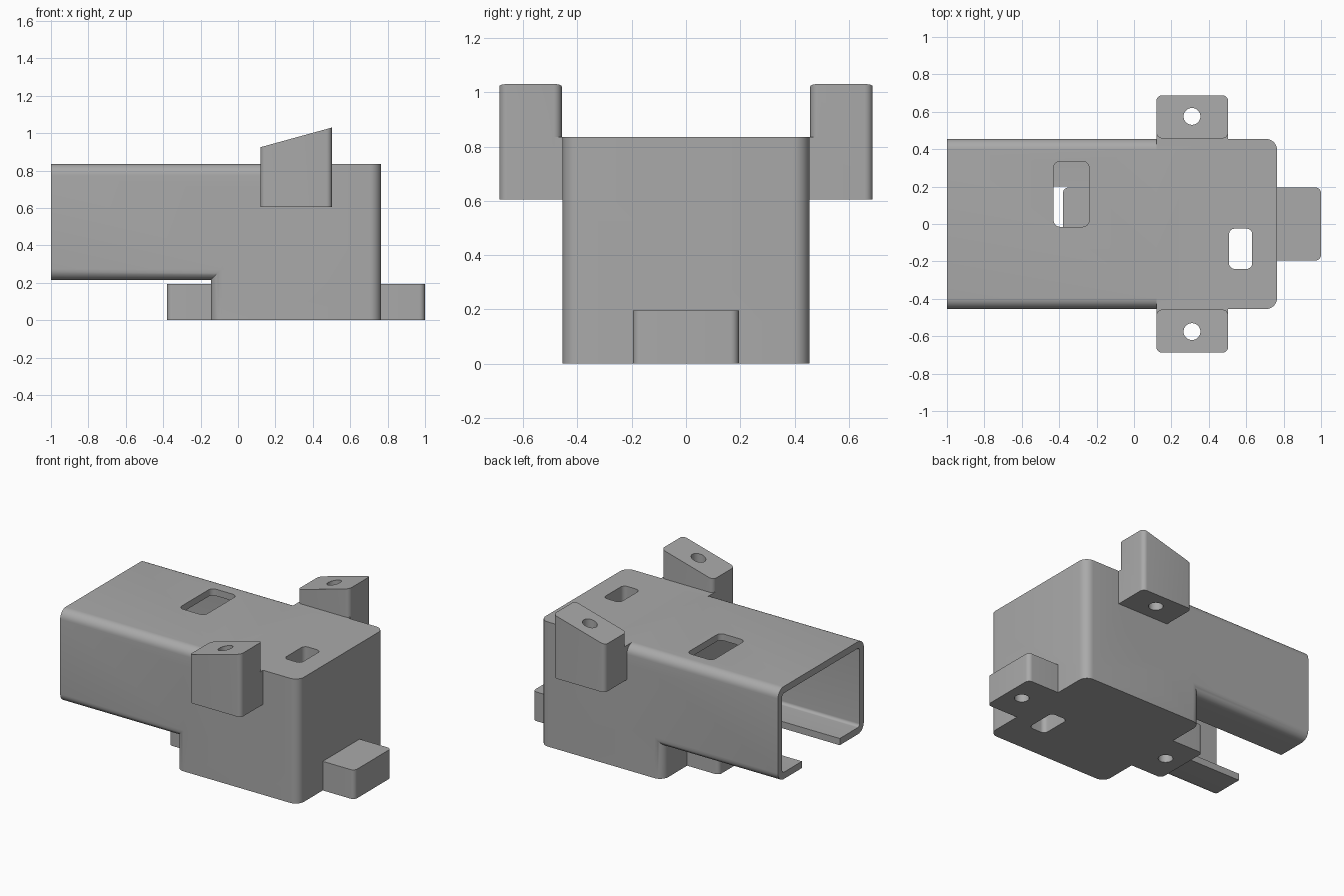
import bpy, bmesh, math
from mathutils import Vector

if "Cube" in bpy.data.objects:
    bpy.data.objects.remove(bpy.data.objects["Cube"], do_unlink=True)

grey = bpy.data.materials.new("plain grey")
grey.use_nodes = True
grey.diffuse_color = (0.4, 0.4, 0.4, 1)
grey.node_tree.nodes["Principled BSDF"].inputs["Base Color"].default_value = grey.diffuse_color


def outline(u, v, radii, steps=8):
    """Rounded rectangle, counter-clockwise from the low-u low-v corner."""
    corners = [(u[0], v[0], 1, 1), (u[1], v[0], -1, 1), (u[1], v[1], -1, -1), (u[0], v[1], 1, -1)]
    pts = []
    for i, (cu, cv, su, sv) in enumerate(corners):
        r = radii[i]
        for k in range(steps + 1 if r else 1):
            a = math.pi + (i + k / steps) * math.pi / 2
            arc = (math.cos(a), math.sin(a)) if r else (0, 0)
            pts.append((cu + su * r + r * arc[0], cv + sv * r + r * arc[1]))
    return pts


def prism(name, u, v, w, radii=(0, 0, 0, 0), axis="Z", top=None):
    """Extrude a rounded rectangle along z (u=x, v=y) or along x (u=y, v=z)."""
    bm = bmesh.new()
    rings = []
    for end, h in enumerate(w):
        ring = []
        for a, b in outline(u, v, radii):
            height = top(a) if top and end else h
            ring.append(bm.verts.new((a, b, height) if axis == "Z" else (height, a, b)))
        rings.append(ring)
    low, high = rings
    n = len(low)
    bm.faces.new(low[::-1])
    bm.faces.new(high)
    for i in range(n):
        j = (i + 1) % n
        bm.faces.new((low[i], low[j], high[j], high[i]))
    bmesh.ops.remove_doubles(bm, verts=bm.verts, dist=1e-5)
    bmesh.ops.recalc_face_normals(bm, faces=bm.faces)
    mesh = bpy.data.meshes.new(name)
    bm.to_mesh(mesh)
    bm.free()
    mesh.materials.append(grey)
    obj = bpy.data.objects.new(name, mesh)
    bpy.context.collection.objects.link(obj)
    return obj


def hole(x, y, z, r=0.045):
    return prism("hole", (x - r, x + r), (y - r, y + r), z, (r,) * 4)


def combine(target, other, operation):
    mod = target.modifiers.new("combine", "BOOLEAN")
    mod.operation, mod.solver, mod.object = operation, "EXACT", other
    bpy.ops.object.select_all(action="DESELECT")
    bpy.context.view_layer.objects.active = target
    target.select_set(True)
    bpy.ops.object.modifier_apply(modifier=mod.name)
    bpy.data.objects.remove(other, do_unlink=True)


R = 0.06
SIDE = (-0.455, 0.455)

# Long channel with rounded lengthwise edges, joined to the deep end block
housing = prism("housing", SIDE, (0.215, 0.835), (-1, 0.3), (R,) * 4, "X")
combine(housing, prism("lower_block", (-0.145, 0.765), SIDE, (0, 0.7), (R,) * 4), "UNION")
combine(housing, prism("upper_block", (0.12, 0.765), SIDE, (0.1, 0.835), (0, R, R, 0)), "UNION")

# Hollow channel, open underneath between two lips
combine(housing, prism("cavity", (-0.41, 0.41), (0.26, 0.79), (-1.1, -0.1), (0.02,) * 4, "X"), "DIFFERENCE")
combine(housing, prism("bottom_gap", (-1.1, -0.145), (-0.2, 0.2), (0.203, 0.3)), "DIFFERENCE")

# Rounded windows in the top, one going right through the block
combine(housing, prism("top_window", (-0.43, -0.24), (-0.015, 0.335), (0.7, 1), (0.035,) * 4), "DIFFERENCE")
combine(housing, prism("through_window", (0.508, 0.632), (-0.24, -0.025), (-0.1, 1), (0.03,) * 4), "DIFFERENCE")

# Foot tabs at both ends, with blind screw holes from below
E = 0.03
tabs = [("end_tab", (0.7, 1), (0, E, E, 0), 0.89), ("under_tab", (-0.38, -0.08), (E, 0, 0, E), -0.25)]
for name, xs, radii, hx in tabs:
    tab = prism(name, xs, (-0.195, 0.195), (0, 0.195), radii)
    combine(housing, tab, "UNION")
    combine(housing, hole(hx, 0, (-0.1, 0.15)), "DIFFERENCE")

# Side ears with sloping tops, square roots and vertical screw holes
EAR = (0.12, 0.503)
for s in (-1, 1):
    root = prism("ear_root", EAR, sorted((s * 0.43, s * 0.52)), (0.605, 0.835))
    ear = prism("ear", EAR, sorted((s * 0.458, s * 0.688)), (0.605, 1), (E,) * 4,
                top=lambda x: 0.925 + (x - 0.12) * 0.275)
    combine(ear, root, "UNION")
    combine(ear, hole(0.31, s * 0.575, (0.5, 1.2)), "DIFFERENCE")
    combine(housing, ear, "UNION")

# Smooth rounded corners, keep the machined edges crisp
bpy.ops.object.select_all(action="DESELECT")
bpy.context.view_layer.objects.active = housing
housing.select_set(True)
bpy.ops.object.shade_smooth_by_angle(angle=math.radians(30))
